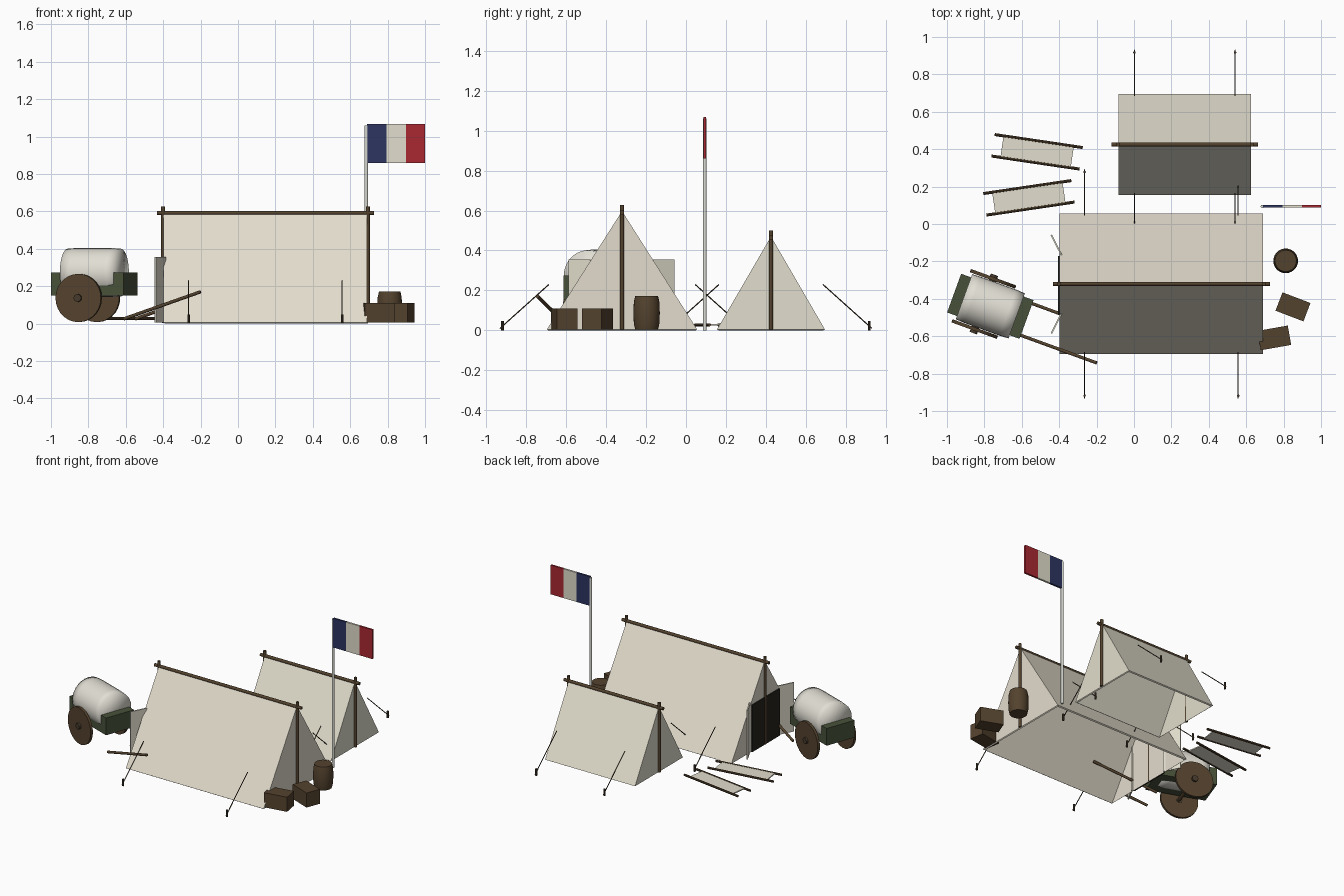
import bpy, bmesh, math
from mathutils import Vector, Matrix

if "Cube" in bpy.data.objects:
    bpy.data.objects.remove(bpy.data.objects["Cube"])

def mat(name, r, g, b):
    m = bpy.data.materials.new(name)
    m.diffuse_color = (r, g, b, 1)
    m.use_nodes = True
    m.node_tree.nodes["Principled BSDF"].inputs["Base Color"].default_value = m.diffuse_color
    return m

WARM = mat("warm_canvas", .77, .72, .61)
CANVAS = mat("canvas", .76, .73, .61)
COVER = mat("pale_canvas", .76, .74, .66)
WOOD = mat("wood", .088, .055, .027)
DARK = mat("dark_opening", .018, .017, .012)
GREEN = mat("green_paint", .064, .083, .042)
BLUE = mat("flag_blue", .025, .036, .12)
RED = mat("flag_red", .40, .022, .032)
ROPE = mat("rope_brown", .06, .042, .025)
POLE = mat("pole_white", .70, .70, .65)

def make(name, bm, m, smooth=0, matrix=None):
    bmesh.ops.recalc_face_normals(bm, faces=bm.faces)
    me = bpy.data.meshes.new(name)
    bm.to_mesh(me)
    bm.free()
    me.materials.append(m)
    ob = bpy.data.objects.new(name, me)
    bpy.context.collection.objects.link(ob)
    if matrix:
        ob.matrix_world = matrix
    if smooth:
        bpy.ops.object.select_all(action='DESELECT')
        bpy.context.view_layer.objects.active = ob
        ob.select_set(True)
        bpy.ops.object.shade_smooth_by_angle(angle=math.radians(smooth))
    return ob

def box(name, c, size, m, angle=0, matrix=None):
    bm = bmesh.new()
    bmesh.ops.create_cube(bm, size=1, matrix=Matrix.Translation(c)
                          @ Matrix.Rotation(math.radians(angle), 4, 'Z')
                          @ Matrix.Diagonal((*size, 1)))
    return make(name, bm, m, matrix=matrix)

def rod(name, a, b, r, m, n=10, matrix=None):
    a, b = Vector(a), Vector(b)
    d = b - a
    bm = bmesh.new()
    bmesh.ops.create_cone(bm, cap_ends=True, segments=n, radius1=r, radius2=r, depth=d.length,
                          matrix=Matrix.Translation((a + b) / 2)
                          @ d.to_track_quat('Z', 'Y').to_matrix().to_4x4())
    return make(name, bm, m, 40, matrix)

def lathe(name, prof, m, smooth, matrix):
    bm = bmesh.new()
    vs = [bm.verts.new((r, 0, z)) for r, z in prof]
    es = [bm.edges.new(p) for p in zip(vs, vs[1:])]
    bmesh.ops.spin(bm, geom=vs + es, cent=(0, 0, 0), axis=(0, 0, 1), angle=math.tau, steps=28)
    bmesh.ops.remove_doubles(bm, verts=bm.verts, dist=1e-4)
    return make(name, bm, m, smooth, matrix)

# Ridge tents: thin-walled shell open below, ridge pole, uprights, guy ropes with pegs
def tent(name, x0, x1, yc, hw, h, cloth, rope_xs):
    bm = bmesh.new()
    ends = [[bm.verts.new((x, yc + y, z)) for y, z in ((-hw, .005), (0, h), (hw, .005))]
            for x in (x0, x1)]
    for e in ends:
        bm.faces.new(e)
    for i in range(2):
        bm.faces.new((ends[0][i], ends[0][i + 1], ends[1][i + 1], ends[1][i]))
    shell = make(name + "_canvas", bm, cloth)
    wall = shell.modifiers.new("wall", 'SOLIDIFY')
    wall.thickness = .008
    wall.offset = -1
    wall.use_even_offset = True
    rod(name + "_ridge_pole", (x0 - .035, yc, h - .006), (x1 + .037, yc, h - .006), .011, WOOD)
    for x in (x0 - .002, x1 + .004):
        rod(name + "_upright", (x, yc, .005), (x, yc, h + .03), .011, WOOD)
    for x in rope_xs:
        for s in (-1, 1):
            rod(name + "_guy_rope", (x, yc + s * (hw - .01), .23), (x, yc + s * (hw + .235), .01),
                .003, ROPE, 6)
            rod(name + "_peg", (x, yc + s * (hw + .222), 0), (x, yc + s * (hw + .222), .048),
                .007, ROPE, 8)

tent("large_tent", -.398, .69, -.32, .376, .597, WARM, (-.264, .557))
tent("small_tent", -.084, .626, .425, .27, .47, CANVAS, (.002, .541))

# Doorway of the large tent with two open flaps
box("doorway", (-.402, -.325, .172), (.008, .31, .335), DARK)
for s in (-1, 1):
    box("door_flap", (-.415, -.322 + s * .21, .18), (.008, .12, .35), CANVAS, s * 27)

# Flag and flagpole
rod("flagpole", (.686, .094, 0), (.686, .094, 1.06), .009, POLE, 12)
for i, (n, m) in enumerate((("blue", BLUE), ("cream", CANVAS), ("red", RED))):
    box("flag_stripe_" + n, (.742 + i * .1033, .094, .963), (.1033, .014, .208), m)

# Crates
box("crate_a", (.85, -.443, .058), (.16, .105, .104), WOOD, -21)
box("crate_b", (.75, -.609, .058), (.165, .105, .104), WOOD, 10)

# Barrel: turned profile
lathe("barrel", [(0, .005), (.057, .005), (.064, .035), (.066, .088), (.064, .142),
                 (.057, .172), (0, .172)], WOOD, 50, Matrix.Translation((.811, -.197, 0)))

# Stretchers: two carrying poles and a cloth
for x, y, a in ((-.518, .386, -8.4), (-.562, .14, 8.4)):
    M = Matrix.Translation((x, y, .028)) @ Matrix.Rotation(math.radians(a), 4, 'Z')
    for s in (-1, 1):
        rod("stretcher_pole", (-.238, s * .058, 0), (.238, s * .058, 0), .008, WOOD, 8, M)
    box("stretcher_cloth", (0, 0, 0), (.38, .116, .008), CANVAS, 0, M)

# Covered cart
M = Matrix.Translation((-.768, -.44, 0)) @ Matrix.Rotation(math.radians(-20), 4, 'Z')
box("cart_body", (0, 0, .213), (.412, .22, .123), GREEN, 0, M)
lathe("cart_cover", [(0, -.15), (.128, -.15), (.131, -.1), (.131, .1), (.128, .15), (0, .15)],
      COVER, 180, M @ Matrix.Translation((0, 0, .273)) @ Matrix.Rotation(math.pi / 2, 4, 'Y'))
rod("cart_axle", (-.035, -.15, .137), (-.035, .15, .137), .012, WOOD, 10, M)
for s in (-1, 1):
    rod("cart_wheel", (-.037, s * .134, .137), (-.037, s * .152, .137), .129, WOOD, 28, M)
    rod("wheel_hub", (-.037, s * .13, .137), (-.037, s * .166, .137), .021, ROPE, 14, M)
    rod("cart_shaft", (.2, s * .09, .025), (.637, s * .09, .17), .009, WOOD, 10, M)
